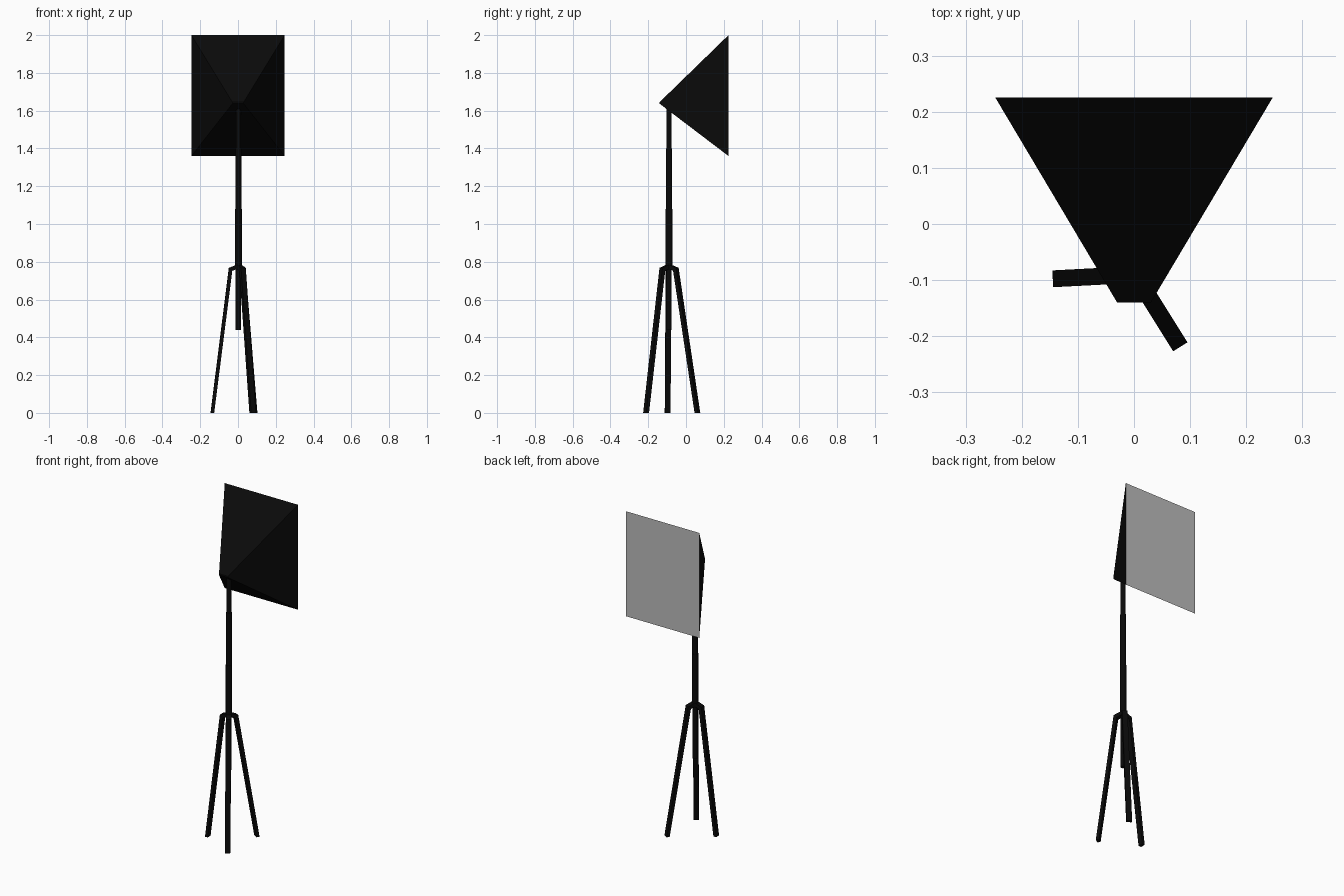
import bpy, bmesh, math
from mathutils import Vector

cube = bpy.data.objects.get("Cube")
if cube:
    bpy.data.objects.remove(cube, do_unlink=True)


def material(name, value):
    m = bpy.data.materials.new(name)
    m.use_nodes = True
    colour = (value, value, value, 1)
    m.diffuse_color = colour
    m.node_tree.nodes["Principled BSDF"].inputs["Base Color"].default_value = colour
    return m


black = material("black", 0.003)
grey = material("diffuser grey", 0.5)


def finish(name, bm, *mats):
    bmesh.ops.recalc_face_normals(bm, faces=bm.faces)
    mesh = bpy.data.meshes.new(name)
    bm.to_mesh(mesh)
    bm.free()
    for m in mats:
        mesh.materials.append(m)
    obj = bpy.data.objects.new(name, mesh)
    bpy.context.collection.objects.link(obj)
    return obj


HUB = Vector((0.002, -0.09, 0))

# Telescopic pole: stacked tubes that get thinner upwards
for name, low, high, radius in (("centre_post", 0.44, 0.78, 0.014),
                                ("lower_pole", 0.76, 1.08, 0.018),
                                ("middle_pole", 1.08, 1.4, 0.016),
                                ("upper_pole", 1.4, 1.63, 0.0135)):
    bm = bmesh.new()
    bmesh.ops.create_cone(bm, cap_ends=True, segments=12, radius1=radius, radius2=radius,
                          depth=high - low)
    bmesh.ops.translate(bm, verts=bm.verts, vec=HUB + Vector((0, 0, (low + high) / 2)))
    pole = finish(name, bm, black)
    for f in pole.data.polygons:
        f.use_smooth = len(f.vertices) == 4

# Tripod legs: bent flat bars, each a side profile extruded across its width
for name, angle, foot in (("right_leg", 183, 0.138), ("front_leg", -58, 0.143),
                          ("back_leg", 61, 0.172)):
    a = math.radians(angle)
    out = Vector((math.cos(a), math.sin(a), 0))
    side = Vector((-out.y, out.x, 0)) * 0.015
    profile = [(0, 0.787), (0.05, 0.768), (foot + 0.009, 0), (foot - 0.009, 0),
               (0.033, 0.752), (0, 0.765)]
    bm = bmesh.new()
    face = bm.faces.new([bm.verts.new(HUB + out * r + Vector((0, 0, z)) - side)
                         for r, z in profile])
    grown = bmesh.ops.extrude_face_region(bm, geom=[face])["geom"]
    bmesh.ops.translate(bm, vec=side * 2,
                        verts=[v for v in grown if isinstance(v, bmesh.types.BMVert)])
    finish(name, bm, black)

# Softbox: wedge from a narrow ridge to a wide diffuser panel
bm = bmesh.new()


def ring(x, y, low, high):
    return [bm.verts.new((sx * x, y, z))
            for sx, z in ((-1, low), (1, low), (1, high), (-1, high))]


ridge = ring(0.03, -0.14, 1.637, 1.645)
panel = ring(0.247, 0.225, 1.36, 2.0)
bm.faces.new(ridge)
bm.faces.new(panel).material_index = 1
for i in range(4):
    j = (i + 1) % 4
    bm.faces.new((ridge[i], ridge[j], panel[j], panel[i]))
finish("softbox", bm, black, grey)
